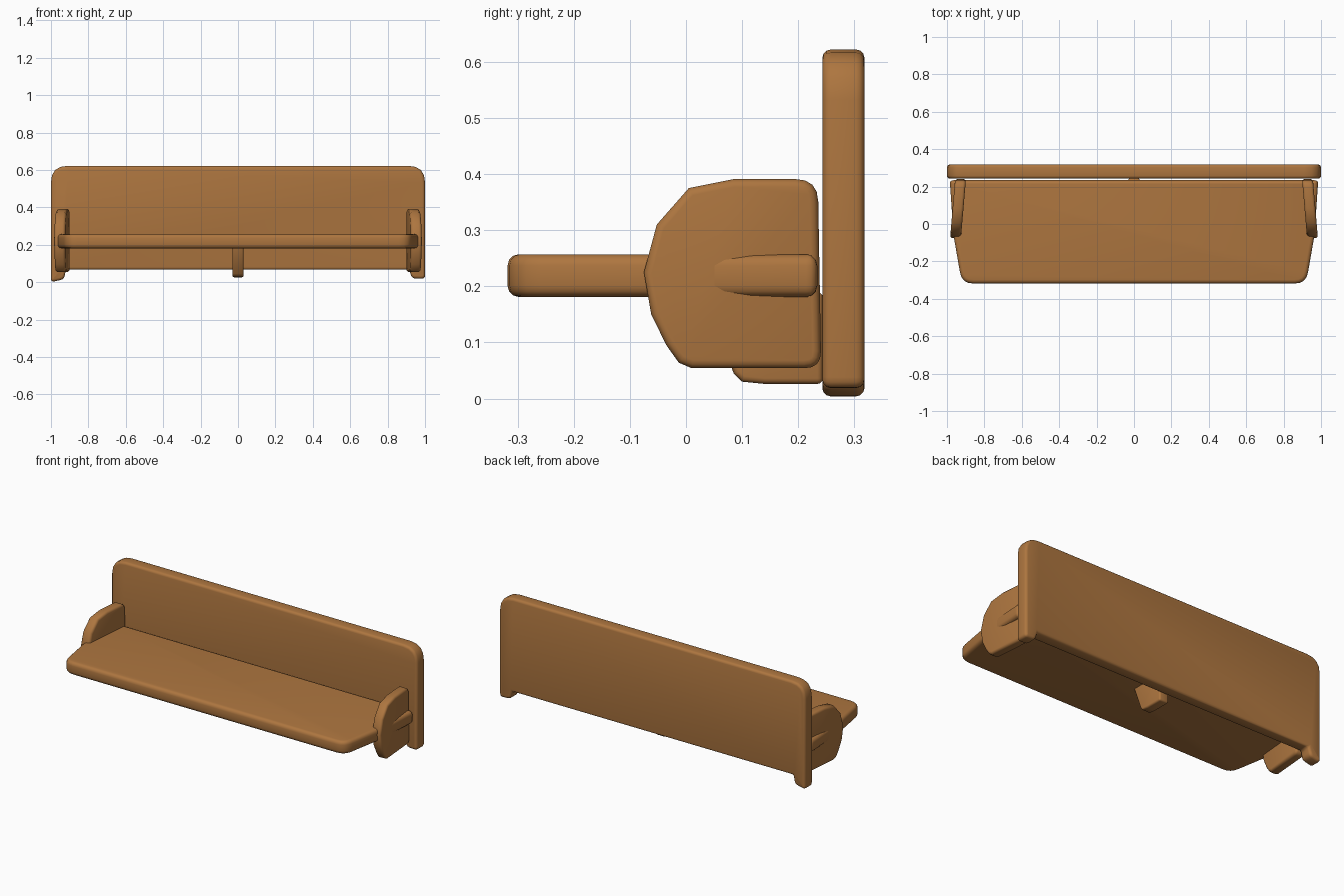
import bpy, bmesh, math
from mathutils import Vector

if "Cube" in bpy.data.objects:
    bpy.data.objects.remove(bpy.data.objects["Cube"])

wood = bpy.data.materials.new("warm brown wood")
wood.diffuse_color = (0.42, 0.18, 0.05, 1)
wood.use_nodes = True
wood.node_tree.nodes["Principled BSDF"].inputs["Base Color"].default_value = wood.diffuse_color


def rounded(points, steps=4):
    """Outline from (a, b, radius) corners, each corner cut by a curve."""
    out = []
    for i, (a, b, r) in enumerate(points):
        p = Vector((a, b))
        if r == 0:
            out.append(p)
            continue
        prev, nxt = Vector(points[i - 1][:2]), Vector(points[(i + 1) % len(points)][:2])
        p0 = p + (prev - p).normalized() * r
        p1 = p + (nxt - p).normalized() * r
        for k in range(steps + 1):
            t = k / steps
            out.append(p0 * (1 - t) ** 2 + p * 2 * t * (1 - t) + p1 * t * t)
    return out


def slab(name, outline, place, lo, hi, bevel):
    """Extrude an outline from lo to hi; place(a, b, d) maps it to space."""
    bm = bmesh.new()
    rings = [[bm.verts.new(place(p.x, p.y, d)) for p in outline] for d in (lo, hi)]
    n = len(outline)
    bm.faces.new(rings[0][::-1])
    bm.faces.new(rings[1])
    for i in range(n):
        j = (i + 1) % n
        bm.faces.new((rings[0][i], rings[0][j], rings[1][j], rings[1][i]))
    bmesh.ops.recalc_face_normals(bm, faces=bm.faces)
    mesh = bpy.data.meshes.new(name)
    bm.to_mesh(mesh)
    bm.free()
    mesh.materials.append(wood)
    ob = bpy.data.objects.new(name, mesh)
    bpy.context.collection.objects.link(ob)
    mod = ob.modifiers.new("soft edges", 'BEVEL')
    mod.width = bevel
    mod.segments = 3
    mod.limit_method = 'ANGLE'
    mod.angle_limit = math.radians(50)
    mod.use_clamp_overlap = False
    bpy.ops.object.select_all(action='DESELECT')
    ob.select_set(True)
    bpy.context.view_layer.objects.active = ob
    bpy.ops.object.modifier_apply(modifier=mod.name)
    bpy.ops.object.shade_smooth_by_angle(angle=math.radians(40))
    return ob


# Back panel with rounded top corners and two small uneven feet
back = rounded([(-1, 0.622, 0.09), (-1, 0.0, 0.02), (-0.93, 0.016, 0.02), (-0.92, 0.068, 0),
                (0.915, 0.068, 0), (0.93, 0.02, 0.02), (1, 0.018, 0.02), (1, 0.622, 0.09)])
slab("back_panel", back, lambda a, b, d: (a, d, b), 0.243, 0.318, 0.015)

# Seat, tapering towards the front
seat = rounded([(-0.985, 0.234, 0.02), (-0.965, -0.06, 0), (-0.92, -0.318, 0.06),
                (0.92, -0.318, 0.06), (0.965, -0.06, 0), (0.985, 0.234, 0.02)])
slab("seat", seat, lambda a, b, d: (a, b, d), 0.181, 0.257, 0.02)

# Armrests, splayed outwards towards the front
arm = rounded([(-0.075, 0.225, 0), (-0.052, 0.31, 0), (0.005, 0.375, 0), (0.085, 0.391, 0),
               (0.235, 0.391, 0.04), (0.241, 0.054, 0.03), (0.01, 0.054, 0), (-0.013, 0.064, 0),
               (-0.035, 0.095, 0), (-0.062, 0.15, 0)])
for side, label in ((-1, "left"), (1, "right")):
    slab(label + "_armrest", arm,
         lambda a, b, d, s=side: (s * (0.953 - 0.085 * (a + 0.06) + d), a, b),
         -0.029, 0.029, 0.014)

# Middle support bracket under the seat
bracket = rounded([(0.03, 0.19, 0), (0.085, 0.045, 0), (0.1, 0.03, 0),
                   (0.14, 0.026, 0), (0.244, 0.026, 0), (0.244, 0.19, 0)])
slab("middle_bracket", bracket, lambda a, b, d: (d, a, b), -0.03, 0.03, 0.01)
